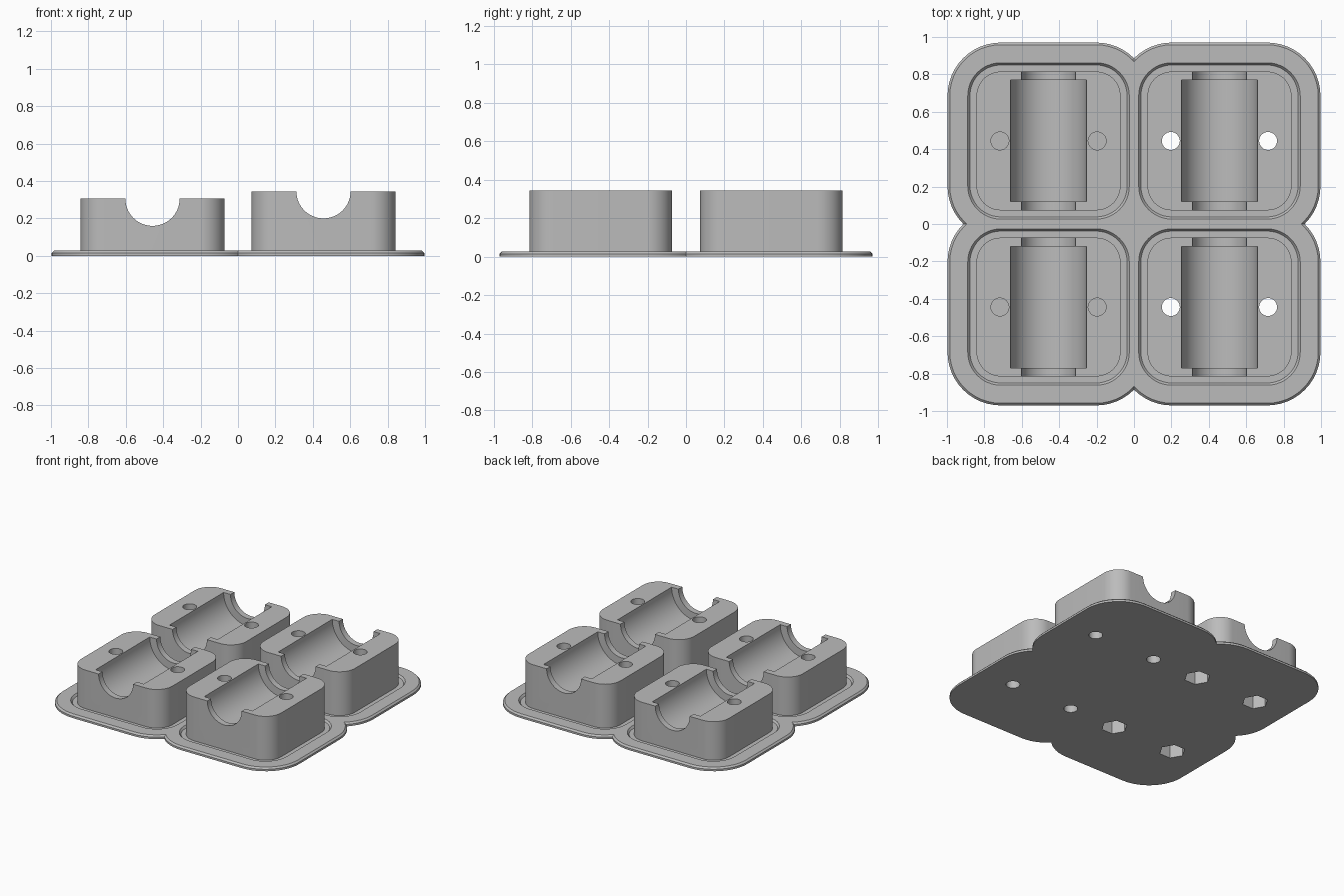
import bpy, bmesh, math
from mathutils import Matrix

if "Cube" in bpy.data.objects:
    bpy.data.objects.remove(bpy.data.objects["Cube"], do_unlink=True)

grey = bpy.data.materials.new("plain_grey")
grey.use_nodes = True
COLOUR = (0.5, 0.5, 0.5, 1)
grey.diffuse_color = COLOUR
grey.node_tree.nodes["Principled BSDF"].inputs["Base Color"].default_value = COLOUR

# Block centre spacing, half sizes, corner radius and plate thickness
CX, CY = 0.457, 0.444
HX, HY, RADIUS = 0.385, 0.371, 0.13
PLATE = 0.027
FLOOR = 0.012


def to_object(name, bm):
    bmesh.ops.recalc_face_normals(bm, faces=bm.faces)
    mesh = bpy.data.meshes.new(name)
    bm.to_mesh(mesh)
    bm.free()
    mesh.materials.append(grey)
    obj = bpy.data.objects.new(name, mesh)
    bpy.context.collection.objects.link(obj)
    return obj


def rounded_loft(name, x, y, levels, steps=12):
    """Solid through rounded rectangles, each level given as (outward offset, z)."""
    bm = bmesh.new()
    rings = []
    for offset, z in levels:
        ring = []
        for q, (sx, sy) in enumerate([(1, 1), (-1, 1), (-1, -1), (1, -1)]):
            for i in range(steps + 1):
                a = (q + i / steps) * math.pi / 2
                r = RADIUS + offset
                ring.append(bm.verts.new((x + sx * (HX - RADIUS) + r * math.cos(a),
                                          y + sy * (HY - RADIUS) + r * math.sin(a), z)))
        rings.append(ring)
    bm.faces.new(rings[0])
    bm.faces.new(rings[-1])
    n = len(rings[0])
    for low, high in zip(rings, rings[1:]):
        for i in range(n):
            j = (i + 1) % n
            bm.faces.new((low[i], low[j], high[j], high[i]))
    return to_object(name, bm)


def rod(radius, length, centre, sides, along_y=False):
    bm = bmesh.new()
    turn = Matrix.Rotation(math.pi / 2, 4, "X") if along_y else Matrix()
    # Start the polygon with a corner on the x axis
    spin = Matrix.Rotation(math.pi / 2, 4, "Z")
    bmesh.ops.create_cone(bm, cap_ends=True, segments=sides, radius1=radius, radius2=radius,
                          depth=length, matrix=Matrix.Translation(centre) @ turn @ spin)
    return to_object("cutter", bm)


def combine(target, tool, operation, keep=False):
    mod = target.modifiers.new("combine", "BOOLEAN")
    mod.operation = operation
    mod.solver = "EXACT"
    mod.object = tool
    bpy.context.view_layer.objects.active = target
    bpy.ops.object.modifier_apply(modifier=mod.name)
    if not keep:
        bpy.data.objects.remove(tool, do_unlink=True)


places = [(sx, sy) for sx in (1, -1) for sy in (1, -1)]

# Base plate: four chamfered rounded tiles joined over a small centre piece
bm = bmesh.new()
bmesh.ops.create_cube(bm, size=1, matrix=Matrix.Translation((0, 0, PLATE / 2))
                      @ Matrix.Diagonal((0.3, 0.3, PLATE, 1)))
base = to_object("base_plate", bm)
for sx, sy in places:
    tile = rounded_loft("tile", sx * CX, sy * CY,
                        [(0.155, 0), (0.155, 0.015), (0.143, PLATE)])
    combine(base, tile, "UNION")

# Sloped recess around each block
for sx, sy in places:
    recess = rounded_loft("cutter", sx * CX, sy * CY,
                          [(0.035, FLOOR), (0.047, PLATE), (0.059, 0.042)])
    combine(base, recess, "DIFFERENCE")

# Four blocks: the left pair is taller with through holes, the right pair has nut pockets
parts = [base]
for sx, sy in places:
    x, y = sx * CX, sy * CY
    top = 0.345 if sx > 0 else 0.305
    side = "left" if sx > 0 else "right"
    end = "back" if sy > 0 else "front"
    block = rounded_loft(f"{side}_{end}_block", x, y, [(0, 0.006), (0, top)])

    # Half-round cradle with narrower ends
    combine(block, rod(0.145, 1, (x, y, top), 64, True), "DIFFERENCE")
    combine(block, rod(0.2025, 0.65, (x, y, top), 64, True), "DIFFERENCE")

    # Bolt holes
    for dx in (-0.26, 0.26):
        if sx > 0:
            hole = rod(0.048, 1, (x + dx, y, 0.2), 32)
            combine(base, hole, "DIFFERENCE", keep=True)
            combine(block, hole, "DIFFERENCE")
        else:
            pocket = rod(0.091, 0.28, (x + dx, y, 0), 6)
            combine(base, pocket, "DIFFERENCE", keep=True)
            combine(block, pocket, "DIFFERENCE")
            combine(block, rod(0.048, 0.5, (x + dx, y, 0.4), 32), "DIFFERENCE")
    parts.append(block)

for obj in parts:
    bpy.ops.object.select_all(action="DESELECT")
    obj.select_set(True)
    bpy.context.view_layer.objects.active = obj
    bpy.ops.object.shade_smooth_by_angle(angle=math.radians(25))
